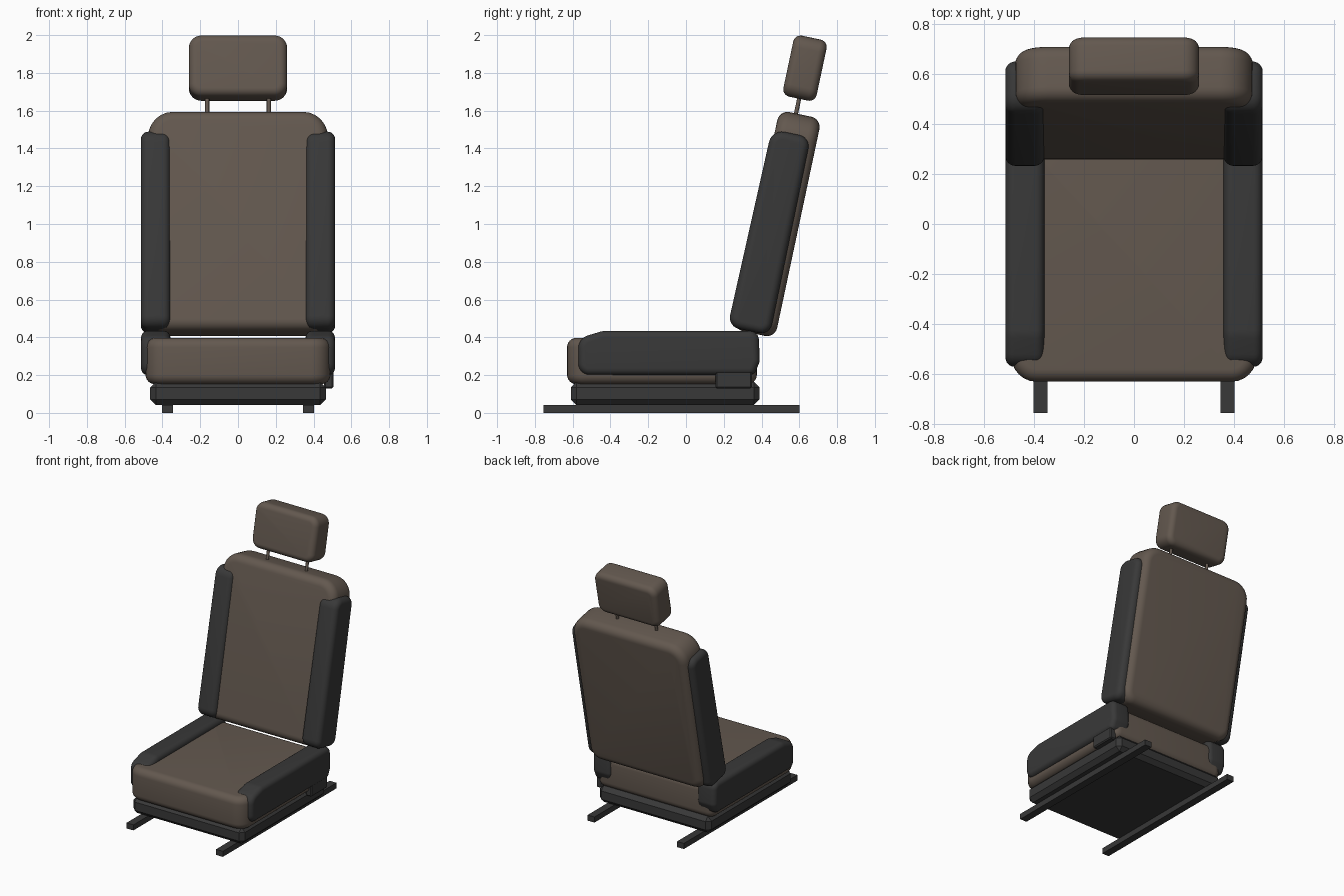
import bpy, bmesh, math
from mathutils import Vector, Matrix

if "Cube" in bpy.data.objects:
    bpy.data.objects.remove(bpy.data.objects["Cube"])

TILT = Matrix.Rotation(math.radians(-12), 4, 'X')


def material(name, rgb):
    m = bpy.data.materials.new(name)
    m.diffuse_color = (*rgb, 1)
    m.use_nodes = True
    m.node_tree.nodes["Principled BSDF"].inputs["Base Color"].default_value = m.diffuse_color
    return m


BROWN = material("brown_leather", (0.125, 0.098, 0.078))
DARK = material("charcoal_trim", (0.04, 0.04, 0.04))


def outline(corners, steps):
    """Rounded polygon from counter-clockwise (a, b, radius) corners: points with outward normals."""
    out, n = [], len(corners)
    for i in range(n):
        p0, p, p1 = (Vector(corners[(i + k) % n][:2]) for k in (-1, 0, 1))
        r = corners[i][2]
        e0, e1 = (p - p0).normalized(), (p1 - p).normalized()
        n0, n1 = Vector((e0.y, -e0.x)), Vector((e1.y, -e1.x))
        centre = p - (n0 + n1) / (1 + n0.dot(n1)) * r
        a0 = math.atan2(n0.y, n0.x)
        sweep = math.atan2(n0.x * n1.y - n0.y * n1.x, n0.dot(n1))
        for k in range(steps + 1):
            a = a0 + sweep * k / steps
            d = Vector((math.cos(a), math.sin(a)))
            out.append((centre + d * r, d))
    return out


def pad(name, corners, lo, hi, bevel, axis, mat, matrix=None, steps=6):
    """Upholstered block: rounded outline swept along an axis with rounded rims."""
    place = {'x': lambda a, b, t: (t, a, b),
             'y': lambda a, b, t: (a, t, b),
             'z': lambda a, b, t: (a, b, t)}[axis]
    pts = outline(corners, steps)
    arc = [(bevel * (1 - math.sin(i * math.pi / 2 / steps)),
            bevel * (1 - math.cos(i * math.pi / 2 / steps))) for i in range(steps + 1)]
    rings = [(d, lo + t) for d, t in arc] + [(d, hi - t) for d, t in reversed(arc)]
    bm = bmesh.new()
    loops = [[bm.verts.new(place(*(p - n * d), t)) for p, n in pts] for d, t in rings]
    for l0, l1 in zip(loops, loops[1:]):
        for i in range(len(pts)):
            j = (i + 1) % len(pts)
            bm.faces.new((l0[i], l0[j], l1[j], l1[i]))
    bm.faces.new(loops[0])
    bm.faces.new(loops[-1])
    bmesh.ops.remove_doubles(bm, verts=bm.verts, dist=1e-5)
    bmesh.ops.recalc_face_normals(bm, faces=bm.faces)
    return finish(name, bm, mat, matrix, True)


def finish(name, bm, mat, matrix=None, smooth=False):
    me = bpy.data.meshes.new(name)
    bm.to_mesh(me)
    bm.free()
    me.materials.append(mat)
    ob = bpy.data.objects.new(name, me)
    bpy.context.collection.objects.link(ob)
    if matrix:
        ob.matrix_world = matrix
    if smooth:
        bpy.context.view_layer.objects.active = ob
        ob.select_set(True)
        bpy.ops.object.shade_smooth_by_angle(angle=math.radians(35))
        ob.select_set(False)
    return ob


def box(name, lo, hi, mat, chamfer=0):
    lo, hi = Vector(lo), Vector(hi)
    bm = bmesh.new()
    bmesh.ops.create_cube(bm, size=1, matrix=Matrix.Translation((lo + hi) / 2)
                          @ Matrix.Diagonal((*(hi - lo), 1)))
    if chamfer:
        bmesh.ops.bevel(bm, geom=bm.edges[:], offset=chamfer, segments=1, affect='EDGES')
    return finish(name, bm, mat)


def tilted(y, z):
    return Matrix.Translation((0, y, z)) @ TILT


def rect(w0, w1, b, t, rb, rt):
    return [(-w0, b, rb), (w0, b, rb), (w1, t, rt), (-w1, t, rt)]


# floor rails and chamfered base
for side, s in (("left", -1), ("right", 1)):
    xs = sorted((s * 0.345, s * 0.402))
    box(side + "_rail", (xs[0], -0.755, 0), (xs[1], 0.6, 0.042), DARK)
box("base", (-0.465, -0.61, 0.042), (0.465, 0.39, 0.165), DARK, 0.03)

# seat cushion
pad("seat_cushion", [(-0.49, -0.63, 0.1), (0.49, -0.63, 0.1), (0.485, 0.375, 0.06),
                     (-0.485, 0.375, 0.06)], 0.152, 0.397, 0.05, 'z', BROWN)

# seat side bolsters
side_shape = [(-0.57, 0.2, 0.06), (0.36, 0.2, 0.04), (0.39, 0.27, 0.05), (0.385, 0.434, 0.05),
              (-0.44, 0.434, 0.12), (-0.57, 0.395, 0.07)]
for side, s in (("left", -1), ("right", 1)):
    xs = sorted((s * 0.358, s * 0.513))
    pad(side + "_seat_bolster", side_shape, *xs, 0.035, 'x', DARK)

# hinge cover on the right only
box("hinge_cover", (0.455, 0.155, 0.13), (0.505, 0.35, 0.26), DARK, 0.008)

# backrest cushion and bolsters
pad("backrest", rect(0.475, 0.475, -0.593, 0.593, 0.09, 0.13),
    -0.114, 0.114, 0.055, 'y', BROWN, tilted(0.483, 1.0))
bolster = [(-0.115, -0.535, 0.06), (0.113, -0.535, 0.06), (0.107, 0.535, 0.06), (-0.103, 0.535, 0.07)]
for side, s in (("left", -1), ("right", 1)):
    xs = sorted((s * 0.358, s * 0.514))
    pad(side + "_back_bolster", bolster, *xs, 0.04, 'x', DARK, tilted(0.444, 0.957))

# headrest and its posts
pad("headrest", rect(0.26, 0.26, -0.165, 0.165, 0.065, 0.065),
    -0.09, 0.09, 0.04, 'y', BROWN, tilted(0.63, 1.825))
for side, s in (("left", -1), ("right", 1)):
    bm = bmesh.new()
    bmesh.ops.create_cone(bm, cap_ends=True, segments=12, radius1=0.011, radius2=0.011, depth=0.22)
    finish(side + "_headrest_post", bm, BROWN,
           Matrix.Translation((s * 0.163, 0.592, 1.63)) @ TILT, True)
